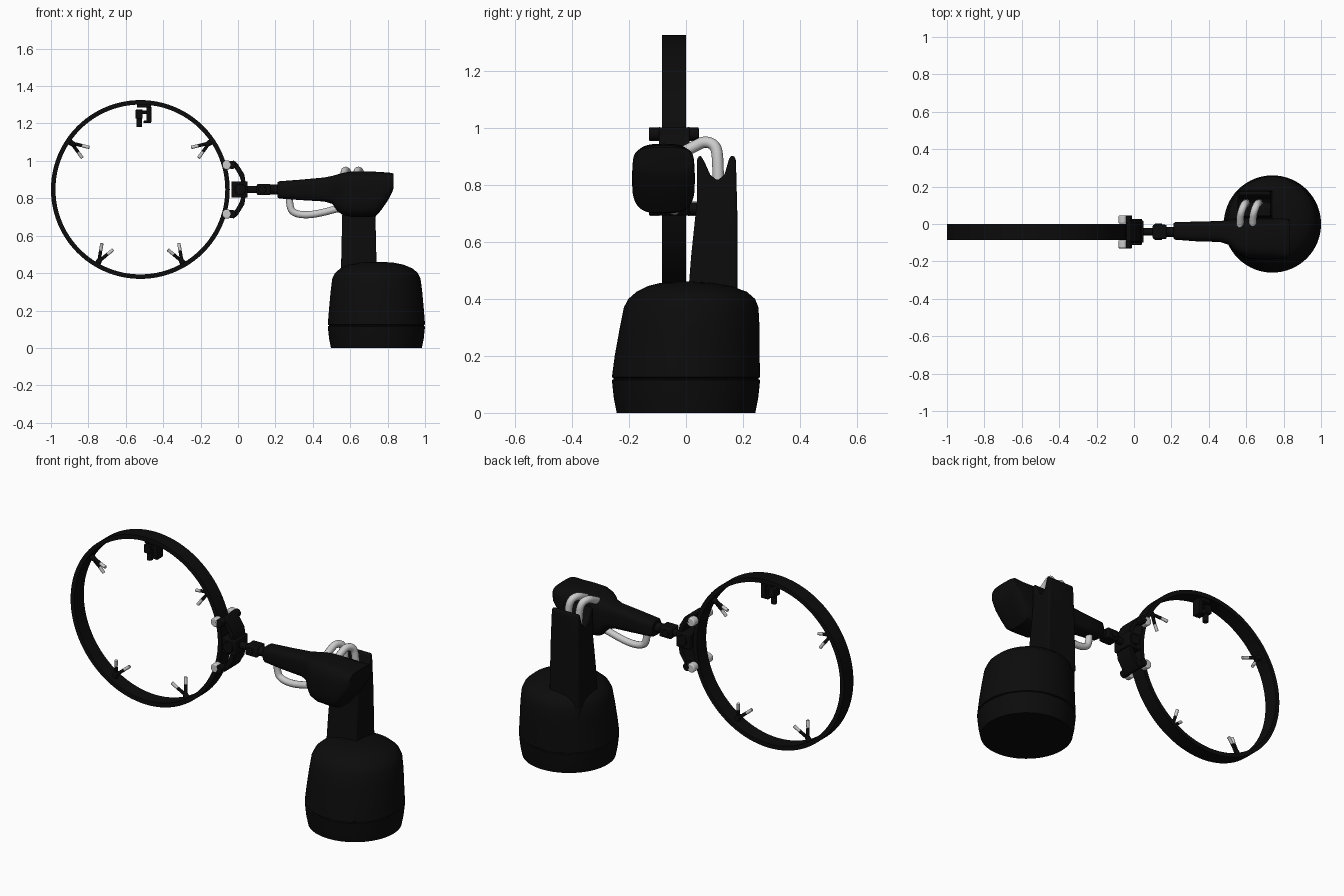
import bpy, bmesh, math
from mathutils import Vector, Matrix

if "Cube" in bpy.data.objects:
    bpy.data.objects.remove(bpy.data.objects["Cube"])


def material(name, value):
    m = bpy.data.materials.new(name)
    m.use_nodes = True
    col = (value, value, value, 1)
    m.diffuse_color = col
    m.node_tree.nodes["Principled BSDF"].inputs["Base Color"].default_value = col
    return m


BLACK = material("matte black", 0.0035)
GREY = material("light grey", 0.6)


def finish(name, bm, mat, bevel=0, smooth=True):
    bmesh.ops.recalc_face_normals(bm, faces=bm.faces)
    me = bpy.data.meshes.new(name)
    bm.to_mesh(me)
    bm.free()
    ob = bpy.data.objects.new(name, me)
    bpy.context.collection.objects.link(ob)
    me.materials.append(mat)
    if bevel:
        mod = ob.modifiers.new("round edges", 'BEVEL')
        mod.width, mod.segments = bevel, 3
    if smooth:
        bpy.ops.object.select_all(action='DESELECT')
        ob.select_set(True)
        bpy.context.view_layer.objects.active = ob
        bpy.ops.object.shade_smooth_by_angle(angle=math.radians(35))
    return ob


def box(name, lo, hi, bevel=0.005, mat=BLACK):
    bm = bmesh.new()
    bmesh.ops.create_cube(bm, size=1)
    lo, hi = Vector(lo), Vector(hi)
    for v in bm.verts:
        v.co = (lo + hi) / 2 + v.co * (hi - lo)
    return finish(name, bm, mat, bevel)


def rod(name, a, b, r, mat=BLACK, bevel=0.003, r2=None):
    a, b = Vector(a), Vector(b)
    bm = bmesh.new()
    bmesh.ops.create_cone(bm, cap_ends=True, segments=20, radius1=r,
                          radius2=r if r2 is None else r2, depth=(b - a).length)
    turn = (b - a).to_track_quat('Z', 'Y').to_matrix().to_4x4()
    bmesh.ops.transform(bm, matrix=Matrix.Translation((a + b) / 2) @ turn, verts=bm.verts)
    return finish(name, bm, mat, bevel)


def loft(name, sections, place, power=1.0, n=48):
    """Join rounded sections (position, centre a, centre b, half a, half b)."""
    bm = bmesh.new()
    rings = []
    for t, ca, cb, ha, hb in sections:
        ring = []
        for i in range(n):
            w = math.tau * i / n
            c, s = math.cos(w), math.sin(w)
            a = ca + ha * math.copysign(abs(c) ** power, c)
            b = cb + hb * math.copysign(abs(s) ** power, s)
            ring.append(bm.verts.new(place(t, a, b)))
        rings.append(ring)
    for p, q in zip(rings, rings[1:]):
        for i in range(n):
            j = (i + 1) % n
            bm.faces.new((p[i], p[j], q[j], q[i]))
    bm.faces.new(rings[0])
    bm.faces.new(rings[-1])
    return finish(name, bm, BLACK)


def prism(name, points, place, lo, hi, bevel):
    bm = bmesh.new()
    ends = [[bm.verts.new(place(a, b, d)) for a, b in points] for d in (lo, hi)]
    bm.faces.new(ends[0])
    bm.faces.new(ends[1])
    for i in range(len(points)):
        j = (i + 1) % len(points)
        bm.faces.new((ends[0][i], ends[0][j], ends[1][j], ends[1][i]))
    return finish(name, bm, BLACK, bevel)


def tube(name, points, r, mat=GREY):
    cu = bpy.data.curves.new(name, 'CURVE')
    cu.dimensions = '3D'
    cu.bevel_depth, cu.bevel_resolution, cu.use_fill_caps = r, 4, True
    cu.resolution_u = 10
    sp = cu.splines.new('NURBS')
    sp.points.add(len(points) - 1)
    for p, co in zip(sp.points, points):
        p.co = (*co, 1)
    sp.order_u, sp.use_endpoint_u = 3, True
    ob = bpy.data.objects.new(name, cu)
    bpy.context.collection.objects.link(ob)
    cu.materials.append(mat)


# Base body, with a seam groove and a back that stays upright
BX = 0.74
base = [(0, 0, .243), (.05, 0, .253), (.115, 0, .26), (.118, 0, .254), (.122, 0, .254),
        (.125, 0, .26), (.2, .004, .254), (.3, .013, .245), (.37, .018, .236), (.4, .02, .222),
        (.425, .02, .193), (.445, .012, .145), (.456, 0, .09), (.46, 0, .03)]
loft("base_body", [(z, BX, y, r, r) for z, y, r in base], lambda t, a, b: (a, b, t), n=64)
box("base_collar", (.55, .0, .3), (.82, .18, .435), .02)

# Upright arm with a forked top, narrowing slightly upward
upright = prism("upright_arm",
                [(.005, .38), (.18, .38), (.18, .7), (.175, .89), (.165, .905), (.152, .895),
                 (.135, .835), (.11, .815), (.085, .835), (.065, .88), (.05, .905), (.038, .89),
                 (.038, .74), (.018, .55)],
                lambda a, b, d: (d, a, b), .55, .742, .008)
for v in upright.data.vertices:
    v.co.x += (.645 - v.co.x) * max(0, v.co.z - .4) * .25

# Forearm swelling into the shoulder head
forearm = [(.21, -.037, .845, .04, .04), (.22, -.037, .845, .047, .046),
           (.34, -.04, .845, .053, .055), (.46, -.04, .847, .056, .064),
           (.505, -.045, .845, .066, .075), (.53, -.056, .83, .084, .097),
           (.56, -.067, .823, .096, .113), (.61, -.076, .822, .107, .122),
           (.68, -.079, .822, .11, .122), (.735, -.079, .822, .11, .12),
           (.765, -.079, .838, .109, .102), (.8, -.079, .862, .108, .076),
           (.825, -.077, .884, .103, .051), (.832, -.077, .893, .095, .038)]
loft("forearm", forearm, lambda t, a, b: (t, a, b), power=.62)

# Wrist joints
WY, WZ = -.042, .847
rod("wrist_socket", (.165, WY, WZ), (.22, WY, WZ), .027)
box("wrist_fork", (.1, -.08, .818), (.175, -.004, .876), .008)
rod("wrist_pin", (.13, -.086, WZ), (.13, .002, WZ), .02)
rod("wrist_neck", (.04, WY, WZ), (.11, WY, WZ), .02)

# Ring clamp: block, bowed arms and rollers mirrored above and below
box("clamp_block", (-.035, -.1, .803), (.052, .018, .891), .006)
rod("clamp_hinge", (.012, -.112, WZ), (.012, .028, WZ), .03)
for s, side in ((1, "upper"), (-1, "lower")):
    at = lambda a, b, d: (a, d, WZ + s * b)
    prism(side + "_clamp_arm",
          [(.022, .03), (.04, .04), (.034, .08), (.0, .135), (-.022, .155), (-.042, .15),
           (-.04, .125), (-.018, .115), (.006, .075)], at, -.095, .012, .003)
    rod(side + "_clamp_bar", at(-.03, .131, -.13), at(-.03, .131, .045), .014)
    for ya, yb, end in ((-.13, -.088, "front"), (.003, .045, "back")):
        rod(f"{side}_{end}_roller", at(-.059, .131, ya), at(-.059, .131, yb), .025, GREY, .006)
        rod(f"{side}_{end}_roller_cap", at(-.033, .131, ya), at(-.033, .131, yb), .022)

# Hoop
CX, R = -.522, .478
bm = bmesh.new()
rings = [[bm.verts.new((CX + r * math.cos(math.tau * i / 96), y, WZ + r * math.sin(math.tau * i / 96)))
          for i in range(96)] for r, y in ((R, -.085), (R, 0), (R - .024, 0), (R - .024, -.085))]
for k in range(4):
    p, q = rings[k], rings[(k + 1) % 4]
    for i in range(96):
        j = (i + 1) % 96
        bm.faces.new((p[i], p[j], q[j], q[i]))
finish("hoop", bm, BLACK)

# Four two-finger clips on the inside of the hoop
for k, deg in enumerate((34, 146, 240, 300)):
    w = math.radians(deg)
    out, across = Vector((math.cos(w), 0, math.sin(w))), Vector((-math.sin(w), 0, math.cos(w)))
    spot = lambda r, a, y=0: Vector((CX, -.042 + y, WZ)) + out * r + across * a
    rod(f"clip_{k}_stem", spot(.46, 0), spot(.42, 0), .017, r2=.012)
    for s in (-1, 1):
        knee, tip = spot(.39, s * .02, s * .012), spot(.352, s * .034, s * .02)
        rod(f"clip_{k}_finger_{s}", spot(.43, s * .005), knee, .009, bevel=.002)
        rod(f"clip_{k}_tip_{s}", knee, tip, .009, GREY, .002)

# Sensor hanging from the top of the hoop
box("sensor_mount", (-.54, -.075, 1.285), (-.465, -.012, 1.306), .004)
box("sensor_side_plate", (-.49, -.07, 1.205), (-.463, -.015, 1.29), .004)
box("sensor_shelf", (-.505, -.065, 1.203), (-.465, -.02, 1.215), .003)
box("sensor_body", (-.547, -.07, 1.225), (-.51, -.015, 1.275), .004)
box("sensor_link", (-.52, -.06, 1.25), (-.48, -.025, 1.268), .003)
rod("sensor_lens", (-.528, WY, 1.18), (-.528, WY, 1.235), .016)

# Exposed cables: one below the forearm, two looping into the fork
tube("forearm_cable", [(.275, -.04, .81), (.275, -.04, .745), (.31, -.04, .715), (.38, -.04, .71),
                       (.46, -.04, .725), (.53, -.04, .745), (.58, -.04, .75)], .019)
for k in range(2):
    x = .567 + k * .068
    tube(f"shoulder_cable_{k}", [(x, -.01, .915), (x, .03, .935), (x + .006, .065, .953),
                                 (x + .022, .105, .94), (x + .032, .113, .88),
                                 (x + .034, .113, .79)], .02)
